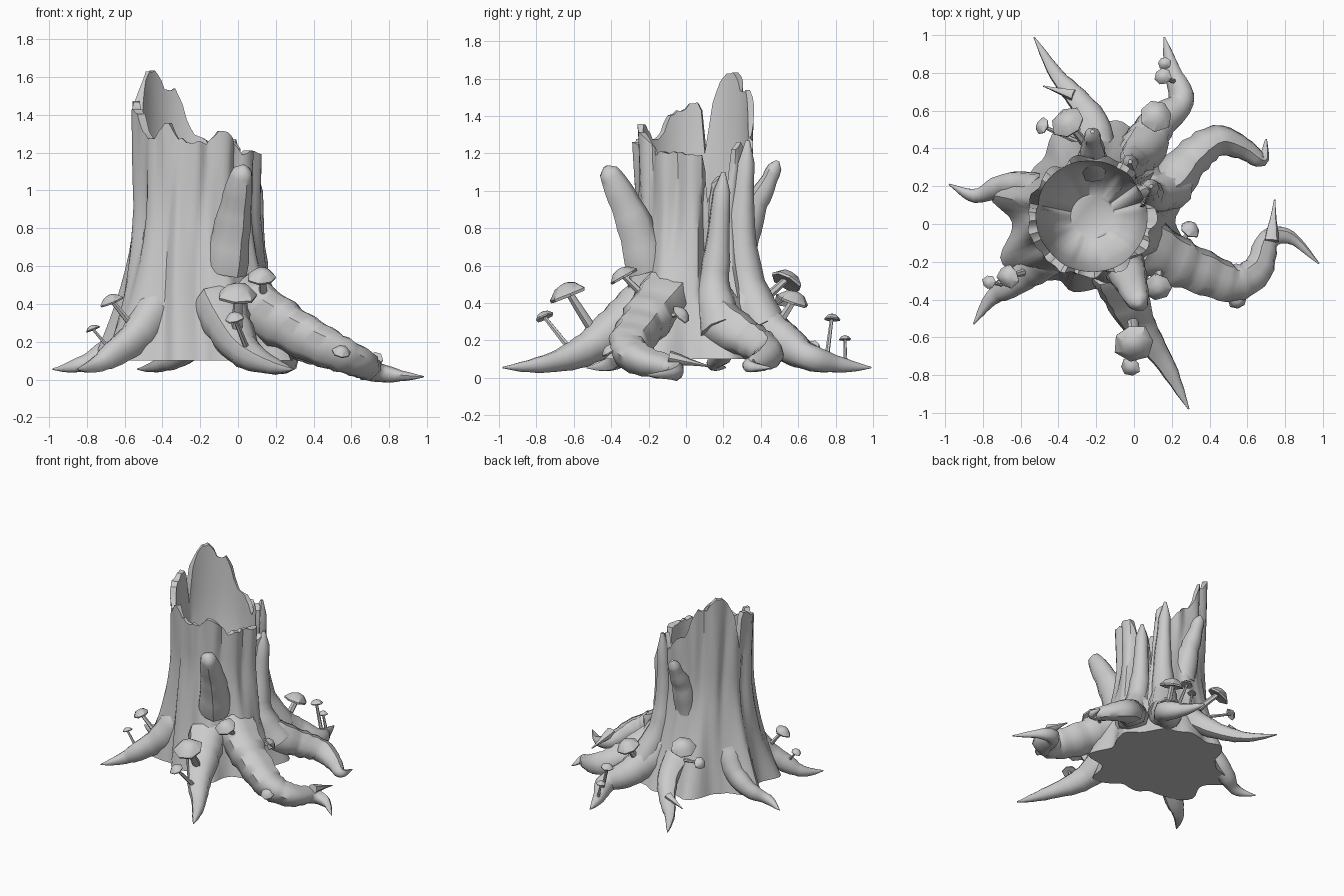
import bpy, bmesh, math, random
from mathutils import Vector

if "Cube" in bpy.data.objects:
    bpy.data.objects.remove(bpy.data.objects["Cube"])

random.seed(4)
CENTRE = Vector((-0.22, 0.04, 0))
TAU = math.tau
root_points = []


def finish(bm, name, angle=40):
    bmesh.ops.recalc_face_normals(bm, faces=bm.faces)
    me = bpy.data.meshes.new(name)
    bm.to_mesh(me)
    bm.free()
    ob = bpy.data.objects.new(name, me)
    bpy.context.collection.objects.link(ob)
    bpy.ops.object.select_all(action='DESELECT')
    ob.select_set(True)
    bpy.context.view_layer.objects.active = ob
    bpy.ops.object.shade_smooth_by_angle(angle=math.radians(angle))


def lerp_table(tab, x):
    for (x0, y0), (x1, y1) in zip(tab, tab[1:]):
        if x <= x1:
            return y0 + (y1 - y0) * max(0, x - x0) / (x1 - x0)
    return tab[-1][1]


def skin(bm, rings):
    # Bridge rings of equal size and cap both ends
    for a, b in zip(rings, rings[1:]):
        n = len(a)
        for i in range(n):
            bm.faces.new((a[i], a[(i + 1) % n], b[(i + 1) % n], b[i]))
    bm.faces.new(rings[0])
    bm.faces.new(rings[-1])


def smooth_path(pts, k=4):
    # Catmull-Rom curve through the points
    p = [Vector(q) for q in pts]
    p = [2 * p[0] - p[1]] + p + [2 * p[-1] - p[-2]]
    out = []
    for a, b, c, d in zip(p, p[1:], p[2:], p[3:]):
        for j in range(k):
            t = j / k
            out.append(0.5 * (2 * b + (c - a) * t + (2 * a - 5 * b + 4 * c - d) * t * t
                              + (3 * b - a - 3 * c + d) * t ** 3))
    return out + [p[-2]]


def tube(name, path, radius, sides=10, wobble=0.1, angle=50):
    # radius is a function of the fraction along the path
    bm = bmesh.new()
    lump = [1 + random.uniform(-wobble, wobble) for _ in range(sides)]
    rings, side, last = [], None, len(path) - 1
    for i, q in enumerate(path):
        d = (path[min(i + 1, last)] - path[max(i - 1, 0)]).normalized()
        side = side or d.orthogonal()
        side = (side - d * side.dot(d)).normalized()
        up = side.cross(d)
        r = max(radius(i / last), 0.004) * (1 + random.uniform(-wobble, wobble) * 0.6)
        rings.append([bm.verts.new(q + r * lump[s] * (side * math.cos(s * TAU / sides) + up * math.sin(s * TAU / sides)))
                      for s in range(sides)])
    skin(bm, rings)
    finish(bm, name, angle)


# Hollow trunk: jagged rim height by angle in degrees, flare radius by height
RIM = [(0, 1.2), (11, 1.19), (15, .9), (19, 1.04), (30, 1.08), (36, .85), (43, 1.22), (54, 1.28), (61, 1.12),
       (80, 1.27), (94, 1.29), (104, 1.45), (112, 1.54), (122, 1.53), (137, 1.64), (150, 1.6), (160, 1.47),
       (168, 1.2), (173, 1.49), (205, 1.4), (215, 1.28), (228, 1.28), (242, 1.37), (252, 1.27), (280, 1.25),
       (295, 1.33), (320, 1.2)]
FLARE = [(.1, .41), (.3, .38), (.45, .36), (.65, .34), (.9, .32), (1.65, .345)]
ROOT_ANGLES = (77, 50, 20, -22, -62, -150, 166, 108)


def outer_r(a, z):
    deg = math.degrees(a)
    r = lerp_table(FLARE, z) + 0.012 * math.sin(2 * a + 1)
    low = max(0, 1 - (z - .1) / .75) ** 1.5
    for ra in ROOT_ANGLES:
        d = (deg - ra + 180) % 360 - 180
        r += 0.14 * low * math.exp(-(d / 13) ** 2)
    r -= 0.022 * abs(math.sin(5.5 * a + 0.5 * math.sin(3 * z))) ** 6
    r += 0.008 * math.sin(13 * a + 2 * z)
    for crack in (15, 36):
        r -= 0.06 * math.exp(-((deg - crack + (1 - z) * 12) / 4) ** 2) * (z > .45)
    return r


def trunk():
    bm = bmesh.new()
    n, floor, rings = 90, 0.6, []
    ang = [i * TAU / n for i in range(n)]
    rim = [lerp_table(RIM, math.degrees(a)) + random.uniform(-.012, .012) for a in ang]

    def ring(base, t, radius):
        zs = [base + (h - base) * t for h in rim]
        rings.append([bm.verts.new(CENTRE + Vector((radius(a, z) * math.cos(a), radius(a, z) * math.sin(a), z)))
                      for a, z in zip(ang, zs)])
    for i in range(13):
        ring(.1, (i / 12) ** 1.2, outer_r)
    # bowl-shaped hollow
    for i in range(11):
        t = (1 - i / 11) ** 1.3
        ring(floor, t, lambda a, z: (lerp_table(FLARE, z) - .04) * (1 - (1 - t) ** 3.5) ** .5)
    skin(bm, rings)
    finish(bm, "hollow_trunk")


trunk()


# Roots: plan points only; they sink and taper by rule from the trunk to the tip
def root(name, r0, *plan, drop=0.055, rise=.34):
    first = Vector((*plan[0], 0)) - CENTRE
    start = CENTRE + first.normalized() * 0.28
    path = smooth_path([start] + [(x, y, 0) for x, y in plan], 5)
    for i, p in enumerate(path):
        p.z = drop + rise * (1 - i / (len(path) - 1)) ** 2
    root_points.extend(path)
    tube(name, path, lambda t: 1.05 * r0 * (1 - t) ** .75)


root("back_left_root", .105, (-.2, .5), (-.28, .64), (-.41, .79), (-.53, .99))
root("back_root", .14, (.04, .4), (.13, .54), (.25, .65), (.2, .82), (.16, .99))
root("right_back_root", .125, (.18, .2), (.3, .34), (.44, .44), (.58, .4), (.68, .34), (.7, .45))
root("right_root", .145, (.2, -.19), (.36, -.26), (.52, -.31), (.65, -.24), (.71, -.08), (.83, -.07), (.98, -.21),
     drop=.015, rise=.42)
root("front_root", .135, (-.04, -.4), (.04, -.56), (.17, -.75), (.29, -.98))
root("front_left_root", .11, (-.53, -.24), (-.66, -.33), (-.76, -.4), (-.85, -.53))
root("left_root", .1, (-.57, .2), (-.7, .2), (-.84, .15), (-.98, .21))


# Straight side spurs on two roots
def spur(name, r, *pts):
    tube(name, smooth_path(pts), lambda t: r * (1 - t), sides=7)


spur("right_root_spur", .04, (.73, -.09, .11), (.745, .13, .06))
spur("back_left_twig", .035, (-.32, .68, .17), (-.48, .73, .13))


# Bark ridges beside the cracks and broken branch stubs
def stub(name, r0, r1, *pts):
    tube(name, smooth_path(pts), lambda t: (r0 + (r1 - r0) * t) * (1 if t < 1 else .3), sides=10)


stub("right_ridge", .12, .035, (.2, .2, .25), (.1, .15, .45), (.08, .17, .7), (.09, .2, 1.1))
stub("back_ridge", .12, .035, (.08, .42, .26), (0, .33, .5), (-.02, .3, .8), (-.02, .33, 1.27))
stub("front_branch_stub", .12, .045, (-.06, -.2, .58), (-.02, -.28, .83), (.01, -.37, 1.02), (.03, -.43, 1.13))
stub("back_branch_stub", .09, .035, (-.22, .3, .7), (-.22, .36, .9), (-.22, .43, 1.03), (-.22, .49, 1.16))


# Mushrooms: faceted caps on thin stems rising from the nearest root point
def mushroom(i, x, y, z, r):
    c = Vector((x, y, z))
    b = min(root_points, key=lambda p: (p - c).length).copy()
    tube(f"mushroom_stem_{i}", smooth_path([b, c], 3), lambda t: r * (.32 - .1 * t), sides=6)
    rot = (c - b + Vector((0, 0, .15))).to_track_quat('Z', 'Y')
    bm = bmesh.new()
    lump = [random.uniform(.88, 1.12) for _ in range(7)]
    rings = [[bm.verts.new(c + rot @ Vector((p * lump[s] * math.cos(s * TAU / 7), p * lump[s] * math.sin(s * TAU / 7), h)) * r)
              for s in range(7)] for p, h in ((.2, -.2), (1, -.25), (1.05, -.1), (.6, .35), (.15, .5))]
    skin(bm, rings)
    finish(bm, f"mushroom_cap_{i}", 35)


# x, y, z and radius of each cap
for i, m in enumerate([(0, -.63, .46, .1), (-.02, -.76, .33, .05), (.13, -.34, .55, .075), (-.67, -.28, .42, .06),
                       (-.77, -.31, .27, .035), (.12, .58, .42, .085), (-.35, .54, .53, .085), (.15, .78, .32, .045),
                       (.16, .85, .21, .035), (-.49, .52, .42, .045), (.55, -.41, .15, .05), (.3, -.02, .34, .055)]):
    mushroom(i + 1, *m)
